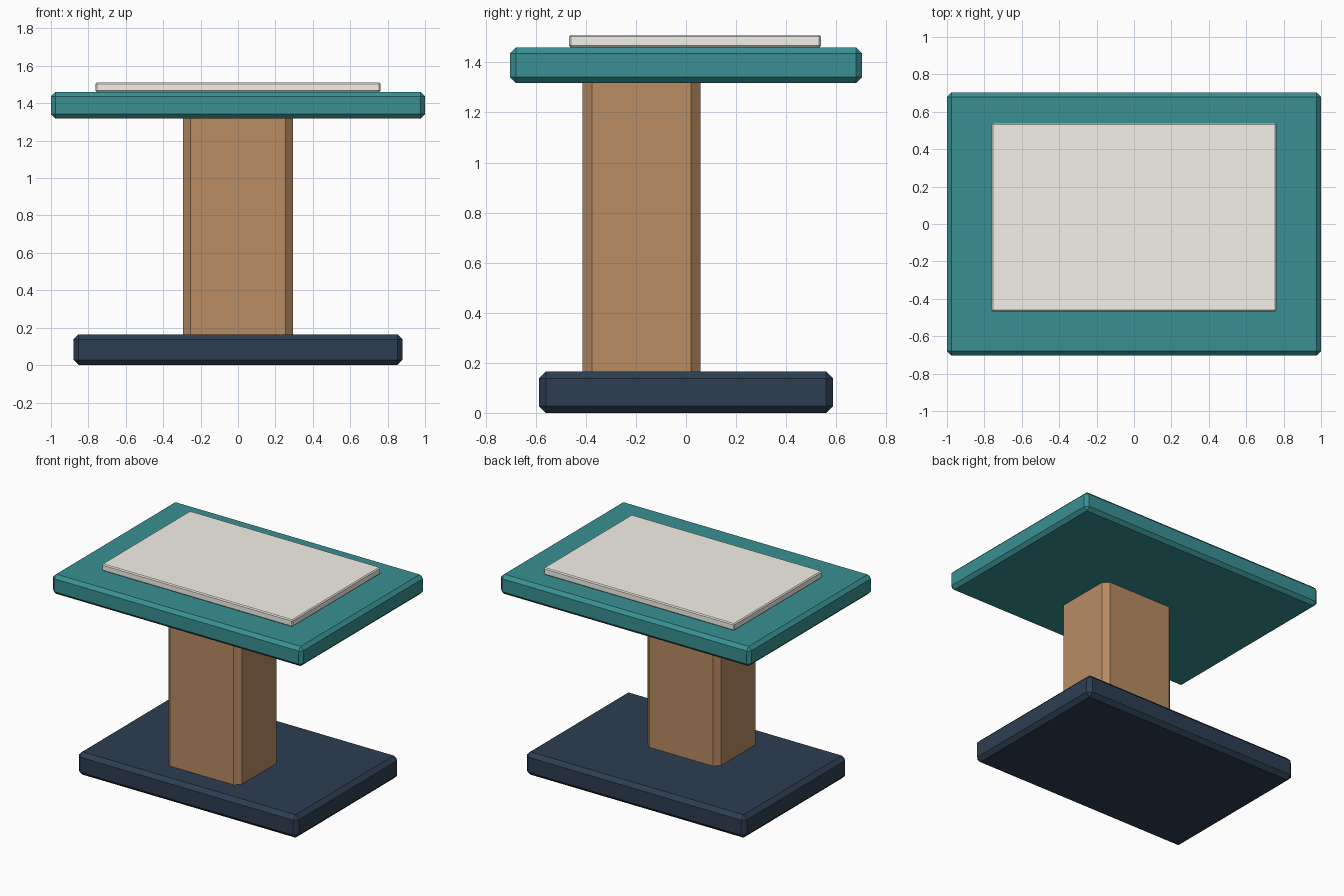
import bpy
import bmesh
from mathutils import Matrix, Vector

if "Cube" in bpy.data.objects:
    bpy.data.objects.remove(bpy.data.objects["Cube"])


def material(name, color):
    mat = bpy.data.materials.new(name)
    mat.diffuse_color = (*color, 1.0)
    mat.use_nodes = True
    mat.node_tree.nodes["Principled BSDF"].inputs["Base Color"].default_value = mat.diffuse_color
    return mat


def slab(name, lo, hi, bevel, mat, upright_only=False):
    """Box between two corners with a single chamfer on its edges."""
    lo, hi = Vector(lo), Vector(hi)
    bm = bmesh.new()
    bmesh.ops.create_cube(bm, size=1.0, matrix=Matrix.Diagonal((*(hi - lo), 1.0)))
    edges = [e for e in bm.edges if not upright_only
             or abs(e.verts[0].co.z - e.verts[1].co.z) > 1e-4]
    bmesh.ops.bevel(bm, geom=edges, offset=bevel, segments=1,
                    affect='EDGES', clamp_overlap=True)
    mesh = bpy.data.meshes.new(name)
    bm.to_mesh(mesh)
    bm.free()
    mesh.materials.append(mat)
    obj = bpy.data.objects.new(name, mesh)
    obj.location = (lo + hi) / 2
    bpy.context.collection.objects.link(obj)
    return obj


navy = material("navy", (0.026, 0.048, 0.082))
wood = material("wood", (0.48, 0.265, 0.125))
teal = material("teal", (0.041, 0.28, 0.29))
cream = material("cream", (0.90, 0.88, 0.81))

# Floor plate
slab("base", (-0.88, -0.588, 0.0), (0.88, 0.588, 0.165), 0.028, navy)
# Support column, set towards the front, ends sunk into both plates
slab("column", (-0.293, -0.413, 0.15), (0.293, 0.057, 1.33), 0.038, wood, True)
# Table top
slab("table_top", (-1.0, -0.704, 1.318), (1.0, 0.704, 1.46), 0.024, teal)
# Thin inset panel, set towards the back
slab("top_panel", (-0.762, -0.467, 1.46), (0.762, 0.539, 1.51), 0.007, cream)
